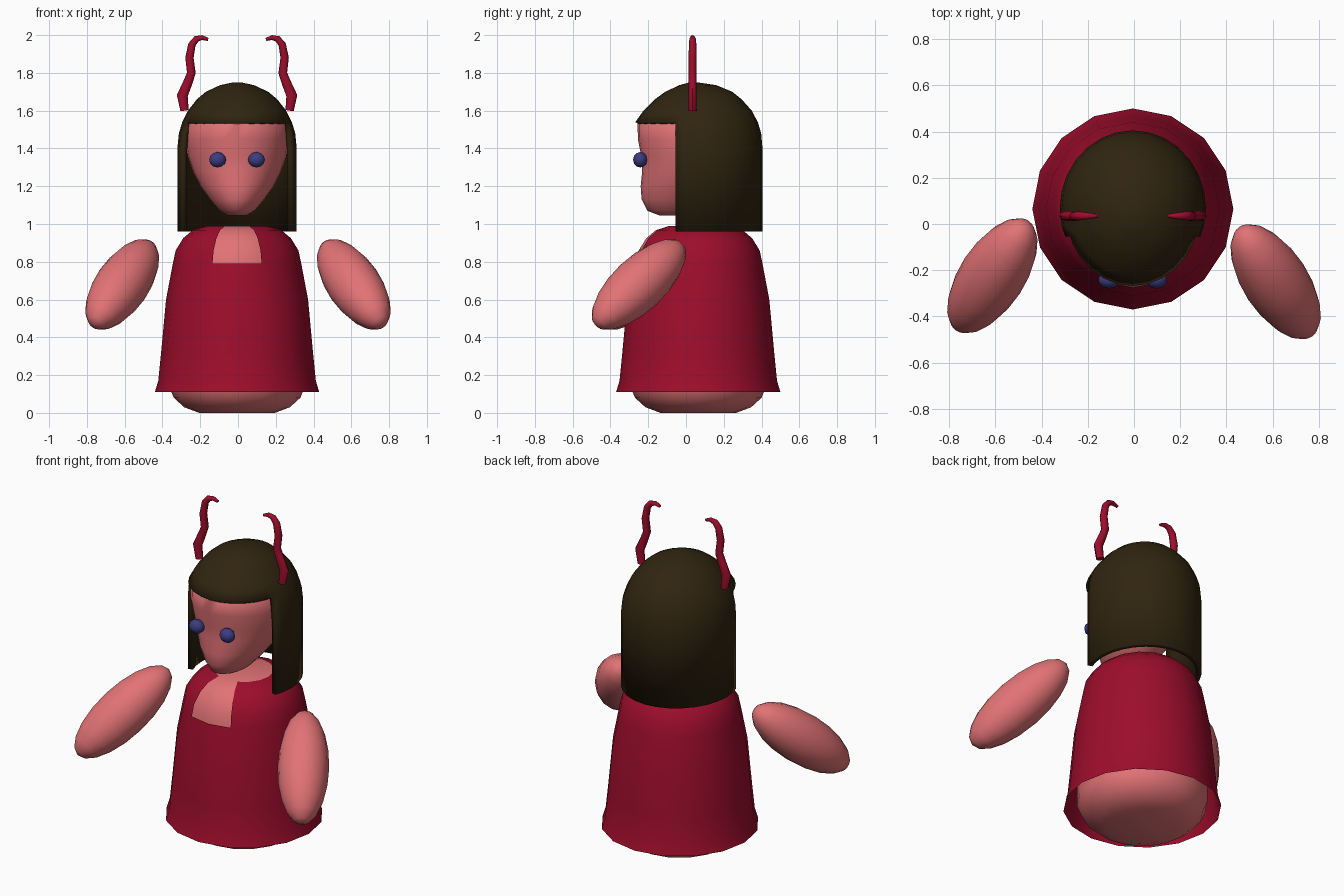
import bpy, bmesh, math
from mathutils import Vector

if "Cube" in bpy.data.objects:
    bpy.data.objects.remove(bpy.data.objects["Cube"])

CX = -0.005      # middle of the figure
BODY_Y = 0.065   # body axis


def material(name, rgb):
    m = bpy.data.materials.new(name)
    m.use_nodes = True
    color = (*rgb, 1)
    m.diffuse_color = color
    m.node_tree.nodes["Principled BSDF"].inputs["Base Color"].default_value = color
    return m


SKIN = material("skin pink", (0.76, 0.17, 0.18))
RED = material("crimson", (0.34, 0.004, 0.025))
HAIR = material("dark brown", (0.03, 0.018, 0.005))
BLUE = material("eye blue", (0.045, 0.045, 0.22))


def finish(name, bm, mat, angle=50):
    bmesh.ops.recalc_face_normals(bm, faces=bm.faces)
    me = bpy.data.meshes.new(name)
    bm.to_mesh(me)
    bm.free()
    ob = bpy.data.objects.new(name, me)
    bpy.context.collection.objects.link(ob)
    me.materials.append(mat)
    bpy.ops.object.select_all(action='DESELECT')
    ob.select_set(True)
    bpy.context.view_layer.objects.active = ob
    bpy.ops.object.shade_smooth_by_angle(angle=math.radians(angle))
    return ob


def loft(rows, sides, cap_bottom=True, cap_top=True):
    """Stack oval rings given as (z, half width, front y, back y)."""
    bm = bmesh.new()
    rings = []
    for z, w, front, back in rows:
        mid, depth = (front + back) / 2, (back - front) / 2
        turns = [math.tau * i / sides for i in range(sides)]
        rings.append([bm.verts.new((CX + w * math.cos(t), mid + depth * math.sin(t), z))
                      for t in turns])
    for a, b in zip(rings, rings[1:]):
        for i in range(sides):
            j = (i + 1) % sides
            bm.faces.new((a[i], a[j], b[j], b[i]))
    if cap_bottom:
        bm.faces.new(rings[0][::-1])
    if cap_top:
        bm.faces.new(rings[-1])
    return bm


def round_rows(profile, inset=0):
    return [(z, r - inset, BODY_Y - r + inset, BODY_Y + r - inset) for r, z in profile]


# Body: rounded base, then just inside the dress
shoulder = [(0.34, 0.79), (0.325, 0.86), (0.285, 0.925), (0.235, 0.967), (0.165, 0.99)]
base = [(0.2, 0), (0.28, 0.03), (0.335, 0.08), (0.36, 0.14)]
finish("body", loft(round_rows(base) + round_rows([(0.37, 0.6)] + shoulder, 0.01), 16), SKIN)

# Dress: open shell with a slot at the front of the neckline
skirt = [(0.435, 0.11), (0.417, 0.17), (0.402, 0.32), (0.376, 0.6)]
bm = loft(round_rows(skirt + shoulder), 16, False, False)
slot = []
for f in bm.faces:
    c = f.calc_center_median()
    if c.z > 0.79 and c.y < BODY_Y and abs(c.x - CX) < 0.08 and c.y < -0.1:
        slot.append(f)
bmesh.ops.delete(bm, geom=slot, context='FACES')
finish("dress", bm, RED)

# Head: egg with a narrow chin
head = [(1.045, 0.05, -0.14, 0.0), (1.07, 0.095, -0.205, 0.12), (1.13, 0.145, -0.235, 0.2),
        (1.2, 0.195, -0.24, 0.26), (1.28, 0.235, -0.232, 0.31), (1.36, 0.262, -0.237, 0.34),
        (1.45, 0.275, -0.255, 0.35), (1.53, 0.27, -0.256, 0.345), (1.62, 0.2, -0.15, 0.28),
        (1.69, 0.08, -0.03, 0.16)]
finish("head", loft(head, 28), SKIN)

# Hair: domed shell, cut away in front below the fringe
PANEL_Y, FRINGE_Z = -0.055, 1.54
hair = [(0.96, 0.316, -0.27, 0.405), (1.4, 0.316, -0.27, 0.405), (1.48, 0.308, -0.27, 0.398),
        (FRINGE_Z, 0.29, -0.268, 0.38), (1.6, 0.26, -0.225, 0.348), (1.66, 0.213, -0.165, 0.295),
        (1.7, 0.165, -0.11, 0.245), (1.735, 0.09, -0.035, 0.16), (1.75, 0.02, 0.02, 0.06)]
bm = loft(hair, 28, cap_bottom=False)
bmesh.ops.bisect_plane(bm, geom=bm.verts[:] + bm.edges[:] + bm.faces[:],
                       plane_co=(0, PANEL_Y, 0), plane_no=(0, 1, 0))
front = []
for f in bm.faces:
    c = f.calc_center_median()
    if c.y < PANEL_Y and c.z < FRINGE_Z:
        front.append(f)
bmesh.ops.delete(bm, geom=front, context='FACES')
ob = finish("hair", bm, HAIR)
shell = ob.modifiers.new("thickness", 'SOLIDIFY')
shell.thickness = 0.03
shell.offset = -1


def ellipsoid(name, mat, center, radii, axis, segments, rings):
    bm = bmesh.new()
    bmesh.ops.create_uvsphere(bm, u_segments=segments, v_segments=rings, radius=1)
    bmesh.ops.scale(bm, vec=radii, verts=bm.verts)
    turn = Vector(axis).to_track_quat('Z', 'Y').to_matrix()
    bmesh.ops.rotate(bm, matrix=turn, verts=bm.verts)
    bmesh.ops.translate(bm, vec=center, verts=bm.verts)
    return finish(name, bm, mat, 60)


# Horns: tapering bent tubes, offset from the middle as (x, z, radius)
horn = [(0.278, 1.6, 0.022), (0.29, 1.68, 0.029), (0.262, 1.745, 0.025), (0.242, 1.8, 0.023),
        (0.252, 1.88, 0.022), (0.239, 1.95, 0.02), (0.215, 1.98, 0.017),
        (0.185, 1.987, 0.013), (0.153, 1.977, 0.008)]


def make_horn(name, side):
    bm = bmesh.new()
    pts = [Vector((CX + side * x, 0.035, z)) for x, z, r in horn]
    rings = []
    for i, p in enumerate(pts):
        along = (pts[min(i + 1, len(pts) - 1)] - pts[max(i - 1, 0)]).normalized()
        across = along.cross(Vector((0, 1, 0)))
        r = horn[i][2]
        ring = []
        for k in range(8):
            t = math.tau * k / 8
            ring.append(bm.verts.new(p + across * r * math.cos(t)
                                     + Vector((0, min(r, 0.021) * math.sin(t), 0))))
        rings.append(ring)
    for a, b in zip(rings, rings[1:]):
        for k in range(8):
            j = (k + 1) % 8
            bm.faces.new((a[k], a[j], b[j], b[k]))
    bm.faces.new(rings[0])
    bm.faces.new(rings[-1])
    finish(name, bm, RED)


# Paired parts
for label, side in (("left", 1), ("right", -1)):
    make_horn(label + "_horn", side)
    ellipsoid(label + "_eye", BLUE, (CX + side * 0.103, -0.242, 1.34),
              (0.047, 0.038, 0.041), (0, 0, 1), 10, 6)
    ellipsoid(label + "_arm", SKIN, (side * 0.613, -0.237 - side * 0.013, 0.68),
              (0.142, 0.142, 0.345), (side * 0.43, -0.655, -0.62), 16, 10)
